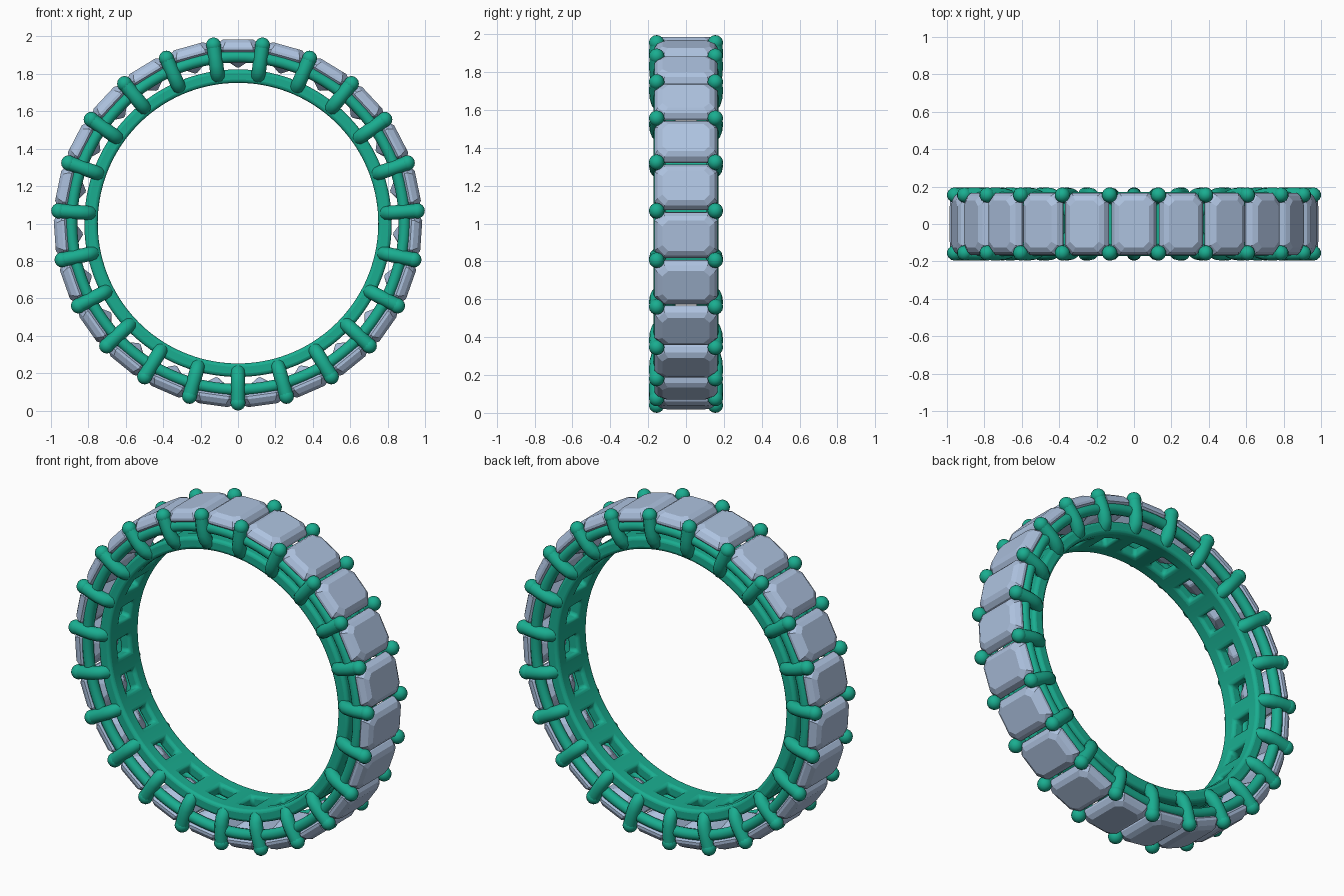
import bpy, bmesh, math
from mathutils import Vector, Matrix

if "Cube" in bpy.data.objects:
    bpy.data.objects.remove(bpy.data.objects["Cube"])

N = 23                      # stones round the ring
STEP = 2 * math.pi / N
CZ = 1.002                  # ring centre height


def material(name, col):
    m = bpy.data.materials.new(name)
    m.diffuse_color = (*col, 1)
    m.use_nodes = True
    m.node_tree.nodes["Principled BSDF"].inputs["Base Color"].default_value = m.diffuse_color
    return m


green = material("green_metal", (0.01, 0.42, 0.28))
blue = material("pale_gem", (0.42, 0.54, 0.74))


def place(a, t, y, r):
    """Tangential, axial and radial position at angle a (from the top) -> world."""
    return Vector((r * math.sin(a) + t * math.cos(a), y,
                   CZ + r * math.cos(a) - t * math.sin(a)))


def finish(bm, name, mat, smooth=None):
    bmesh.ops.recalc_face_normals(bm, faces=bm.faces)
    me = bpy.data.meshes.new(name)
    bm.to_mesh(me)
    bm.free()
    ob = bpy.data.objects.new(name, me)
    bpy.context.collection.objects.link(ob)
    me.materials.append(mat)
    if smooth:
        bpy.ops.object.select_all(action='DESELECT')
        ob.select_set(True)
        bpy.context.view_layer.objects.active = ob
        bpy.ops.object.shade_smooth_by_angle(angle=math.radians(smooth))
    return ob


def loft(bm, rings, closed=False):
    """Skin a list of equal point rings; cap the ends unless closed."""
    vs = [[bm.verts.new(p) for p in ring] for ring in rings]
    n = len(vs[0])
    for i in range(len(vs) if closed else len(vs) - 1):
        a, b = vs[i], vs[(i + 1) % len(vs)]
        for j in range(n):
            k = (j + 1) % n
            bm.faces.new((a[j], a[k], b[k], b[j]))
    if not closed:
        bm.faces.new(vs[0])
        bm.faces.new(vs[-1])


# step-cut stones: (radius, half width, half length, corner cut)
LEVELS = [(0.832, 0.006, 0.05, 0.003), (0.875, 0.07, 0.115, 0.025),
          (0.925, 0.121, 0.166, 0.042), (0.940, 0.121, 0.166, 0.042),
          (0.966, 0.105, 0.150, 0.037), (0.982, 0.080, 0.125, 0.030)]
bm = bmesh.new()
for i in range(N):
    rings = []
    for r, w, l, c in LEVELS:
        pts = [(w, l - c), (w - c, l), (c - w, l), (-w, l - c),
               (-w, c - l), (c - w, -l), (w - c, -l), (w, c - l)]
        rings.append([place(i * STEP, t, y, r) for t, y in pts])
    loft(bm, rings)
finish(bm, "stones", blue)

# outer rails on both sides under the girdles
for side, label in ((-1, "front"), (1, "back")):
    bm = bmesh.new()
    rings = []
    for i in range(N * 6):
        rings.append([place(i * STEP / 6, 0, side * 0.14 + 0.031 * math.cos(b),
                            0.890 + 0.031 * math.sin(b))
                      for b in (k * math.pi / 6 for k in range(12))])
    loft(bm, rings, closed=True)
    finish(bm, label + "_outer_rail", green, 60)

# inner band with a square window under every stone
bm = bmesh.new()
ys = [-0.14, -0.055, 0.055, 0.14]
cols = N * 8
grid = [[bm.verts.new(place((i / 8 - 0.5) * STEP, 0, y, 0.75)) for y in ys]
        for i in range(cols)]
for i in range(cols):
    for j in range(3):
        if j == 1 and 2 <= i % 8 < 6:
            continue
        a, b = grid[i], grid[(i + 1) % cols]
        bm.faces.new((a[j], b[j], b[j + 1], a[j + 1]))
geo = bmesh.ops.extrude_face_region(bm, geom=bm.faces[:] + bm.edges[:])
for v in [g for g in geo['geom'] if isinstance(g, bmesh.types.BMVert)]:
    d = Vector((v.co.x, 0, v.co.z - CZ)).normalized()
    v.co += d * 0.072
band = finish(bm, "inner_band", green, 40)
bev = band.modifiers.new("rounded_edges", 'BEVEL')
bev.width = 0.018
bev.segments = 3
bev.limit_method = 'ANGLE'
bev.angle_limit = math.radians(40)

# prongs: round bars curving out of the band, with ball tips
PATH = [(0.105, 0.788), (0.130, 0.796), (0.147, 0.820), (0.155, 0.855),
        (0.157, 0.900), (0.155, 0.960)]
bm = bmesh.new()
for i in range(N):
    a = (i + 0.5) * STEP
    for s in (-1, 1):
        rings = []
        for k, (y, r) in enumerate(PATH):
            p, q = PATH[max(k - 1, 0)], PATH[min(k + 1, len(PATH) - 1)]
            d = Vector((q[0] - p[0], q[1] - p[1])).normalized()
            rings.append([place(a, 0.038 * math.cos(b),
                                s * (y + 0.038 * math.sin(b) * d.y),
                                r - 0.038 * math.sin(b) * d.x)
                          for b in (m * math.pi / 6 for m in range(12))])
        loft(bm, rings)
        bmesh.ops.create_uvsphere(
            bm, u_segments=14, v_segments=8, radius=0.041,
            matrix=Matrix.Translation(place(a, 0, s * 0.155, 0.961)))
finish(bm, "prongs", green, 50)
